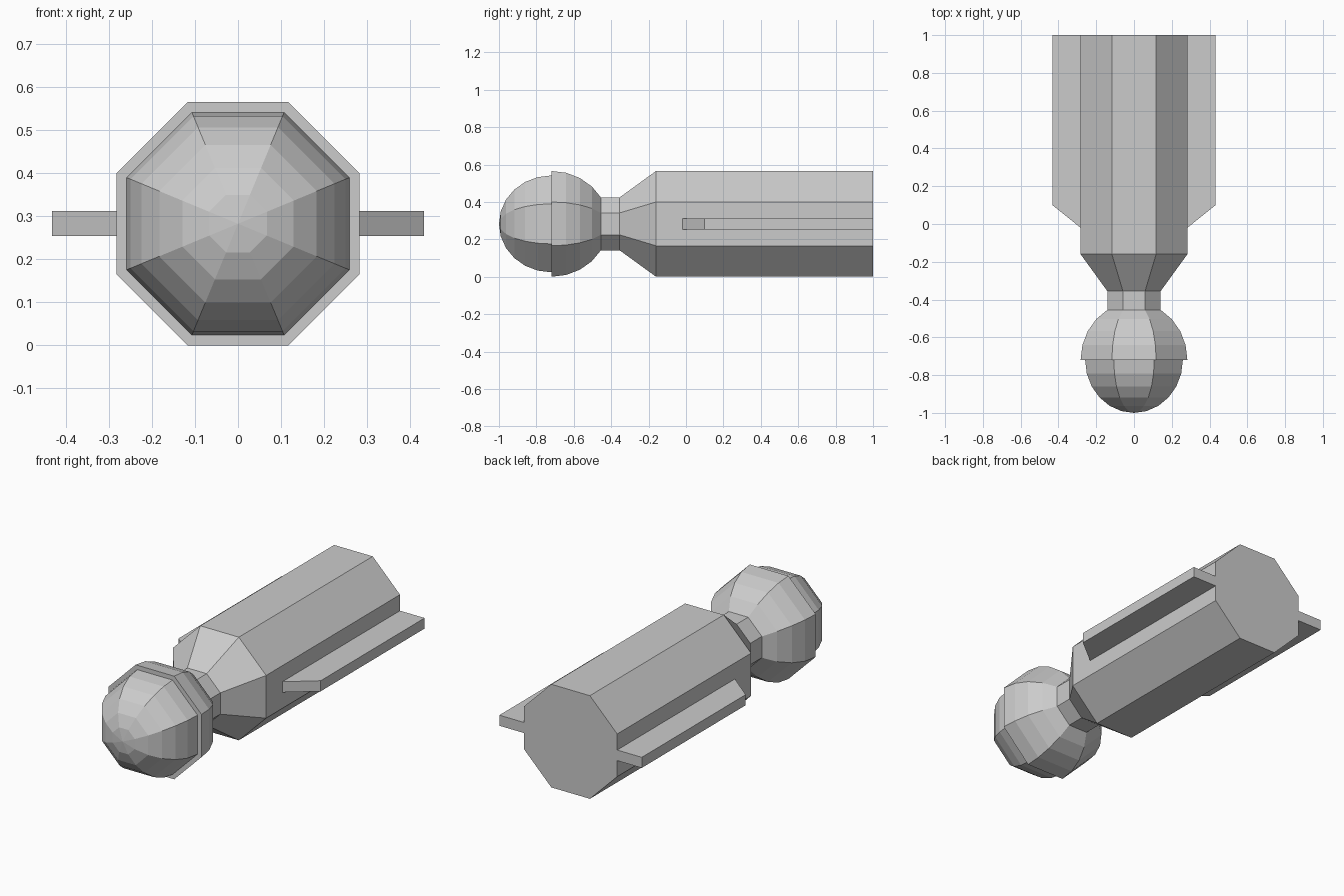
import bpy, bmesh
from math import sin, cos, pi, radians

if "Cube" in bpy.data.objects:
    bpy.data.objects.remove(bpy.data.objects["Cube"])

R = 0.306          # corner radius of the octagonal body
AXIS_Z = R * cos(pi / 8)
BALL_Y = -0.72


def finish(name, bm):
    bmesh.ops.remove_doubles(bm, verts=bm.verts, dist=1e-5)
    bmesh.ops.recalc_face_normals(bm, faces=bm.faces)
    mesh = bpy.data.meshes.new(name)
    bm.to_mesh(mesh)
    bm.free()
    obj = bpy.data.objects.new(name, mesh)
    bpy.context.collection.objects.link(obj)
    return obj


def octagon_lathe(name, profile):
    """Sweep (y, radius) points into a closed eight-sided solid along y."""
    bm = bmesh.new()
    rings = []
    for y, r in profile:
        angles = [pi / 8 + i * pi / 4 for i in range(8)]
        if r < 1e-6:
            rings.append([bm.verts.new((0, y, AXIS_Z))])
        else:
            rings.append([bm.verts.new((r * cos(a), y, AXIS_Z + r * sin(a))) for a in angles])
    for a, b in zip(rings, rings[1:]):
        for i in range(8):
            j = (i + 1) % 8
            if len(a) == 1:
                bm.faces.new((a[0], b[i], b[j]))
            else:
                bm.faces.new((a[i], a[j], b[j], b[i]))
    for ring in (rings[0], rings[-1]):
        if len(ring) > 1:
            bm.faces.new(ring)
    return finish(name, bm)


# Body with tapered shoulder, narrow neck and faceted rear bowl of the head
bowl = [(BALL_Y + R * cos(radians(t)), R * sin(radians(t))) for t in (90, 75, 60, 45, 30)]
octagon_lathe("body", bowl + [(-0.355, R / 2), (-0.16, R), (1.0, R)])

# Slightly smaller domed front of the head
D = 0.28
octagon_lathe("front_dome", [(BALL_Y - D * cos(radians(t)), D * sin(radians(t)))
                             for t in range(0, 91, 15)])

# Side fins with swept leading edges
fin_outline = [(0.27, -0.03), (0.432, 0.10), (0.432, 1.0), (0.27, 1.0)]
for name, side in (("right_fin", 1), ("left_fin", -1)):
    bm = bmesh.new()
    base = bm.faces.new([bm.verts.new((side * x, y, AXIS_Z - 0.029)) for x, y in fin_outline])
    ext = bmesh.ops.extrude_face_region(bm, geom=[base], use_keep_orig=True)
    top = [v for v in ext["geom"] if isinstance(v, bmesh.types.BMVert)]
    bmesh.ops.translate(bm, verts=top, vec=(0, 0, 0.058))
    finish(name, bm)
